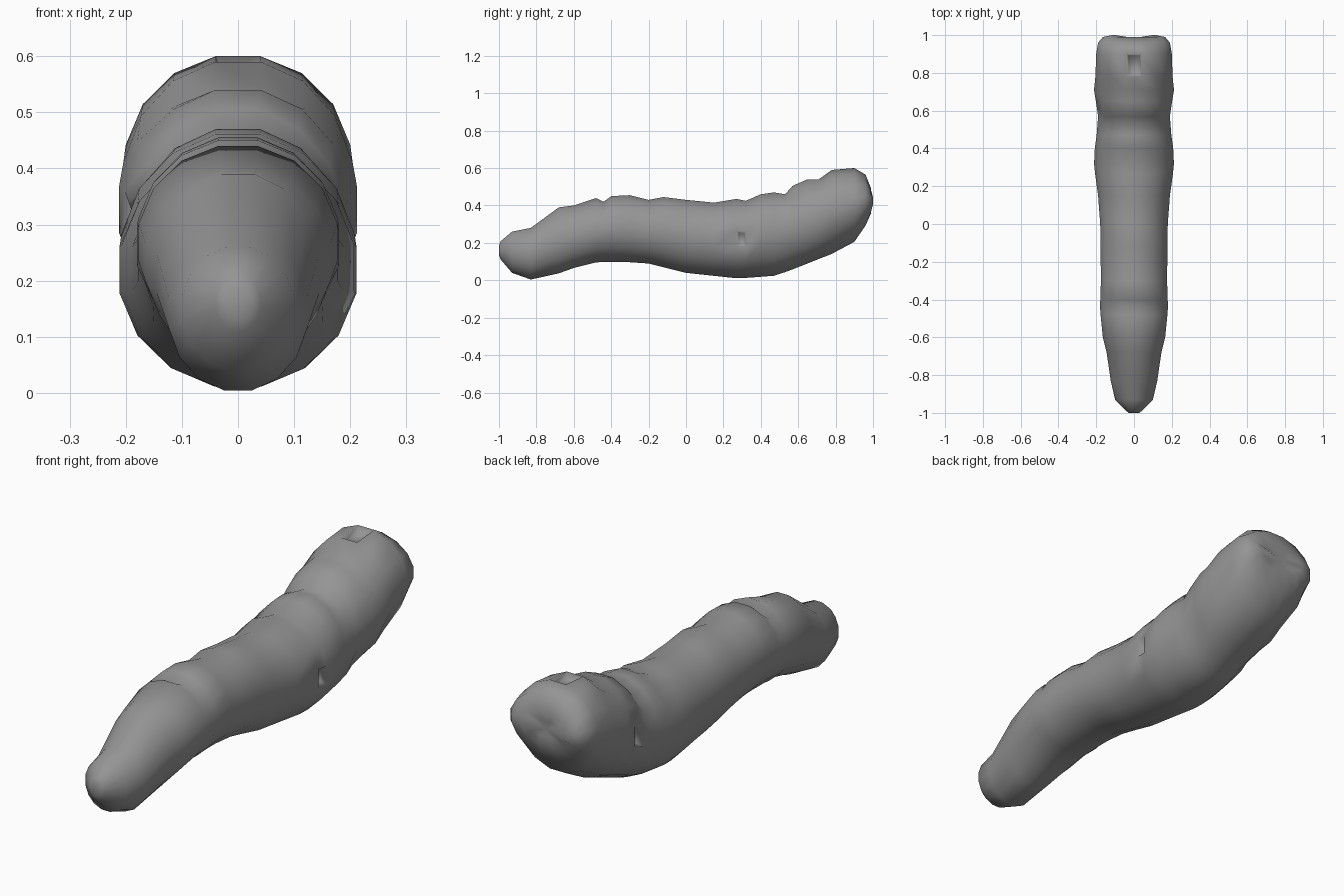
import bpy
import bmesh
import math
from mathutils import Vector

default_cube = bpy.data.objects.get("Cube")
if default_cube:
    bpy.data.objects.remove(default_cube, do_unlink=True)


def make_material(name, value):
    material = bpy.data.materials.new(name)
    colour = (value, value, value, 1)
    material.diffuse_color = colour
    material.use_nodes = True
    material.node_tree.nodes["Principled BSDF"].inputs["Base Color"].default_value = colour
    return material


def interpolate(points, y):
    """Height or width of an outline at a station along the body."""
    for (y0, v0), (y1, v1) in zip(points, points[1:]):
        if y <= y1:
            return v0 + (v1 - v0) * (y - y0) / (y1 - y0)
    return points[-1][1]


# Outlines along the body: back ridge, belly and half width
ridge = [(-.99, .21), (-.93, .26), (-.83, .28), (-.68, .39), (-.6, .4), (-.48, .44),
         (-.44, .42), (-.4, .45), (-.3, .455), (-.2, .43), (-.12, .445), (0, .43),
         (.15, .415), (.27, .435), (.32, .425), (.4, .46), (.47, .47), (.53, .46),
         (.57, .505), (.65, .54), (.71, .54), (.78, .59), (.9, .6), (.96, .565), (.99, .49)]
belly = [(-.99, .11), (-.93, .04), (-.87, .01), (-.8, 0), (-.7, .03), (-.52, .095),
         (-.35, .1), (-.2, .09), (0, .04), (.28, .01), (.48, .025), (.6, .07),
         (.75, .13), (.88, .18), (.95, .27), (.99, .36)]
width = [(-.99, .04), (-.93, .1), (-.8, .13), (-.7, .14), (-.6, .165), (-.45, .18),
         (-.3, .175), (.1, .18), (.2, .2), (.36, .215), (.44, .2), (.57, .19),
         (.64, .2), (.73, .215), (.8, .2), (.9, .2), (.96, .19), (.99, .165)]

SIDES = 16
body_bm = bmesh.new()


def add_ring(y):
    top, bottom = interpolate(ridge, y), interpolate(belly, y)
    half_width = interpolate(width, y)
    ring = []
    for i in range(SIDES):
        angle = math.tau * (i + .5) / SIDES
        x = half_width * math.cos(angle) * 1.02
        z = (top + bottom) / 2 + (top - bottom) / 2 * math.sin(angle) * 1.02
        ring.append(body_bm.verts.new((x, y, z)))
    return ring


# Body skin, with a ring at every fold of the ridge
rings = [add_ring(y) for y, _ in ridge]
for first, second in zip(rings, rings[1:]):
    for i in range(SIDES):
        j = (i + 1) % SIDES
        body_bm.faces.new((first[i], first[j], second[j], second[i]))

# Rounded tip at the front and a slightly dimpled end at the back
for ring, y, z in ((rings[0], -1, .16), (rings[-1], .985, .425)):
    inner = []
    for v in ring:
        lobe = 1 if y < 0 else min(1, abs(v.co.x) / .1)
        reach = math.copysign(1, y) if lobe == 1 else y
        inner.append(body_bm.verts.new((v.co.x * .7, reach, z + (v.co.z - z) * .5)))
    centre = body_bm.verts.new((0, y, z))
    for i in range(SIDES):
        j = (i + 1) % SIDES
        body_bm.faces.new((ring[i], ring[j], inner[j], inner[i]))
        body_bm.faces.new((inner[i], inner[j], centre))
bmesh.ops.recalc_face_normals(body_bm, faces=body_bm.faces)

# Small pits on the crown and on both flanks
for spot in ((-.03, .85, .6), (.21, .32, .25), (-.2, .6, .3)):
    target = Vector(spot)
    face = min(body_bm.faces, key=lambda f: (f.calc_center_median() - target).length)
    bmesh.ops.inset_individual(body_bm, faces=[face], thickness=.015, depth=-.025)

mesh = bpy.data.meshes.new("grub_body")
body_bm.to_mesh(mesh)
body_bm.free()
body = bpy.data.objects.new("grub_body", mesh)
bpy.context.collection.objects.link(body)
mesh.materials.append(make_material("grey_skin", .3))
for polygon in mesh.polygons:
    polygon.use_smooth = True
